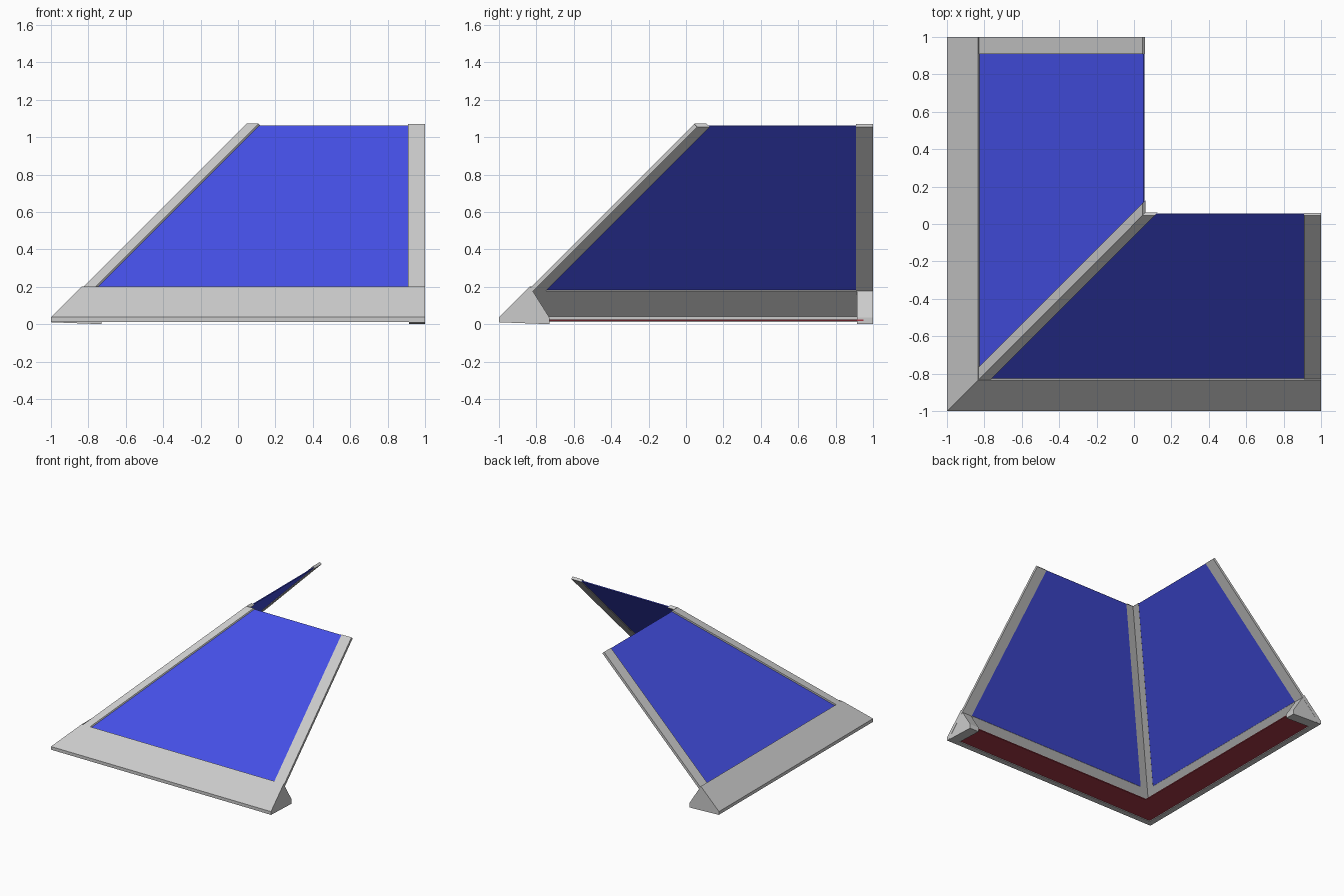
import bpy, bmesh

if "Cube" in bpy.data.objects:
    bpy.data.objects.remove(bpy.data.objects["Cube"])


def material(name, rgb):
    m = bpy.data.materials.new(name)
    m.diffuse_color = (*rgb, 1)
    m.use_nodes = True
    m.node_tree.nodes["Principled BSDF"].inputs["Base Color"].default_value = m.diffuse_color
    return m


def wings(name, profile, x1=None, x0=None, start=0.0, width=None, mat=None, seam=False):
    """Run a (y, z) profile along x for the front wing and swap x/y for the left wing.
    x0=None starts on the diagonal mitre (x = y + start); width keeps the end parallel to it."""
    bm = bmesh.new()
    n = len(profile)
    for swap in (False, True):
        rings = []
        for end in (0, 1):
            ring = []
            for y, z in profile:
                first = x0 if x0 is not None else y + start
                x = first if end == 0 else (y + width if width else x1)
                ring.append(bm.verts.new((y, x, z) if swap else (x, y, z)))
            rings.append(ring)
        a, b = rings
        for i in range(n):
            j = (i + 1) % n
            bm.faces.new((a[i], a[j], b[j], b[i]))
        bm.faces.new(b)
        if not seam:
            bm.faces.new(a)
    if seam:
        bmesh.ops.remove_doubles(bm, verts=bm.verts[:], dist=1e-5)
    bmesh.ops.recalc_face_normals(bm, faces=bm.faces[:])
    me = bpy.data.meshes.new(name)
    bm.to_mesh(me)
    bm.free()
    ob = bpy.data.objects.new(name, me)
    bpy.context.collection.objects.link(ob)
    if mat:
        me.materials.append(mat)
    return ob


def slab(low, high, top, bottom):
    """Cross-section of a 45 degree board, square cut at both ends.
    top/bottom are the heights of its faces above the line z = y."""
    h = (top - bottom) / 2
    return [(low, low + top), (high, high + top),
            (high + h, high + h + bottom), (low + h, low + h + bottom)]


blue = material("roof_blue", (0.06, 0.08, 0.8))
red = material("soffit_red", (0.37, 0.04, 0.06))

# sloping roof sheets
wings("roof_panels", slab(-0.84, 0.05, 1.013, 1.003), x1=0.92, start=0.03, mat=blue)

# eave boards with folded lower lip, mitred at the corner
wings("eave_boards", [(-1, 0.012), (-1, 0.038), (-0.835, 0.202), (-0.818, 0.178),
                      (-0.955, 0.04), (-0.955, 0.012)], x1=1.0, seam=True)

# flat soffits under the eaves
wings("soffits", [(-0.96, 0.018), (-0.96, 0.026), (-0.73, 0.026), (-0.73, 0.018)],
      x1=0.95, mat=red, seam=True)

# triangular blocks closing the eave ends
wings("eave_end_caps", [(-0.998, 0.01), (-0.998, 0.036), (-0.835, 0.199), (-0.82, 0.178),
                        (-0.73, 0.035), (-0.73, 0.0)], x0=0.915, x1=0.999)

# verge boards up the open ends
wings("verge_boards", slab(-0.845, 0.045, 1.025, 0.995), x0=0.91, x1=1.0)

# folded capping along the diagonal hip
wings("hip_cap", slab(-0.84, 0.045, 1.027, 0.993), width=0.065, seam=True)
